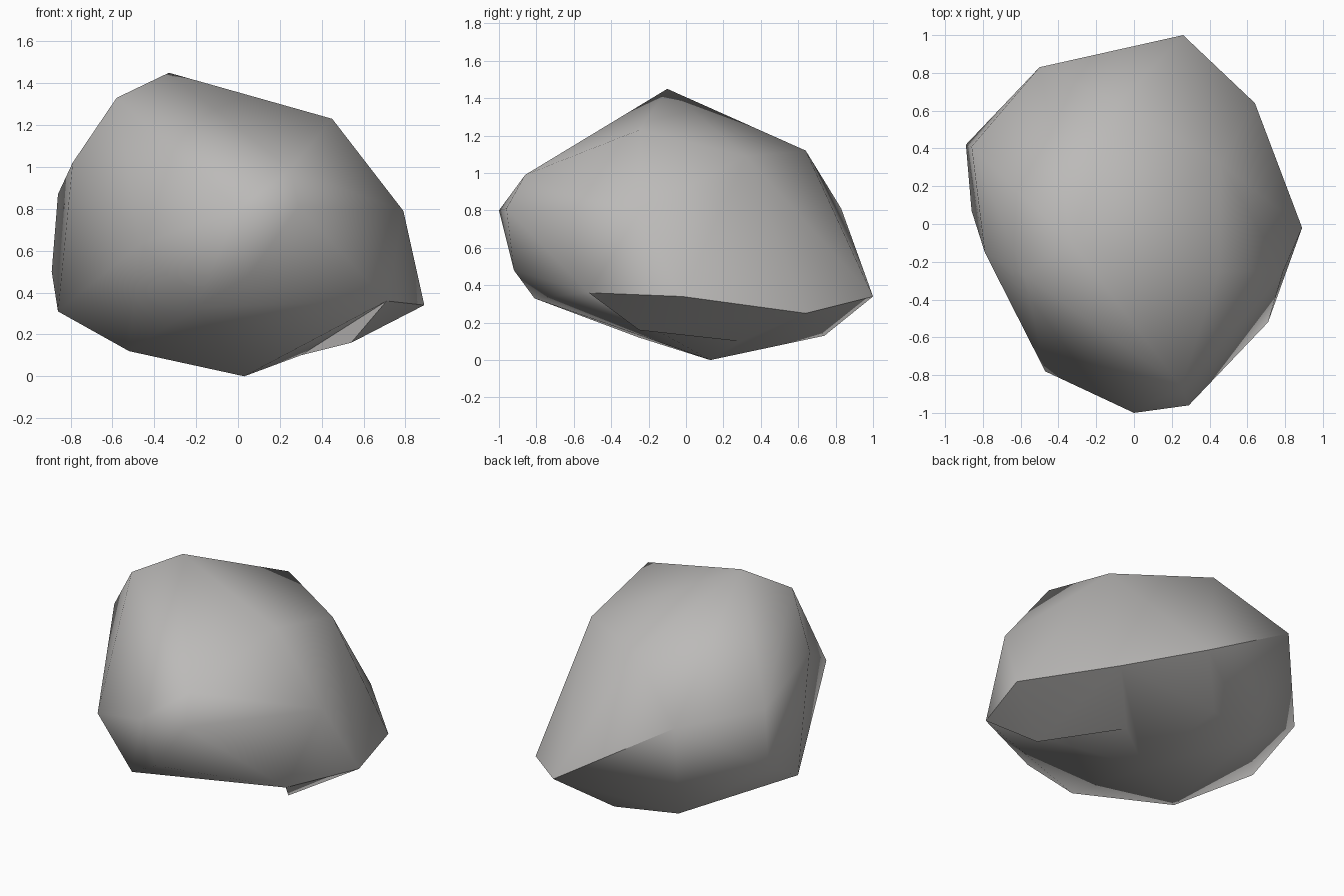
import bpy, bmesh, math
from mathutils import Vector

if "Cube" in bpy.data.objects:
    bpy.data.objects.remove(bpy.data.objects["Cube"])

# Corner points of the boulder, ring by ring from the ground up
base = [(.03, .13, 0), (.54, -.25, .16), (.30, .29, .10), (0, .74, .13),
        (-.38, .62, .14), (-.52, -.25, .12)]
belly = [(.89, -.02, .34), (.71, -.52, .36), (.05, -.92, .48), (-.20, -.81, .33),
         (-.86, .07, .31), (-.89, .42, .50), (.26, 1, .34), (.64, .64, .25)]
shoulder = [(.29, -.96, .81), (0, -1, .80), (-.47, -.78, .63), (-.79, -.15, 1.02),
            (-.86, .41, .87), (-.50, .83, .81), (.79, -.25, .79)]
crown = [(.25, -.86, .99), (.45, -.25, 1.23), (.46, .32, 1.09), (-.08, .64, 1.12),
         (-.58, -.27, 1.33), (-.33, -.10, 1.45)]

# Boulder: shell wrapped round the corner points
bm = bmesh.new()
for p in base + belly + shoulder + crown:
    bm.verts.new(Vector(p))
bmesh.ops.convex_hull(bm, input=bm.verts[:])
loose = [v for v in bm.verts if not v.link_faces]
bmesh.ops.delete(bm, geom=loose, context='VERTS')


def fold_in(a, b):
    """Turn the ridge between two corners into a valley across it."""
    ends = [min(bm.verts, key=lambda v: (v.co - Vector(p)).length) for p in (a, b)]
    edge = bm.edges.get(ends)
    if edge:
        bmesh.utils.edge_rotate(edge, True)


# Hollow under the front: from the low front corner back to the underside
fold_in(belly[3], base[1])
fold_in(base[0], base[1])
bmesh.ops.recalc_face_normals(bm, faces=bm.faces[:])

mesh = bpy.data.meshes.new("boulder")
bm.to_mesh(mesh)
bm.free()
boulder = bpy.data.objects.new("boulder", mesh)
bpy.context.collection.objects.link(boulder)

# Stone grey
stone = bpy.data.materials.new("stone grey")
stone.diffuse_color = (.5, .49, .48, 1)
stone.use_nodes = True
stone.node_tree.nodes["Principled BSDF"].inputs["Base Color"].default_value = stone.diffuse_color
mesh.materials.append(stone)

# Soft facets, keeping only the strongest ridges sharp
bpy.context.view_layer.objects.active = boulder
boulder.select_set(True)
bpy.ops.object.shade_smooth_by_angle(angle=math.radians(48))
